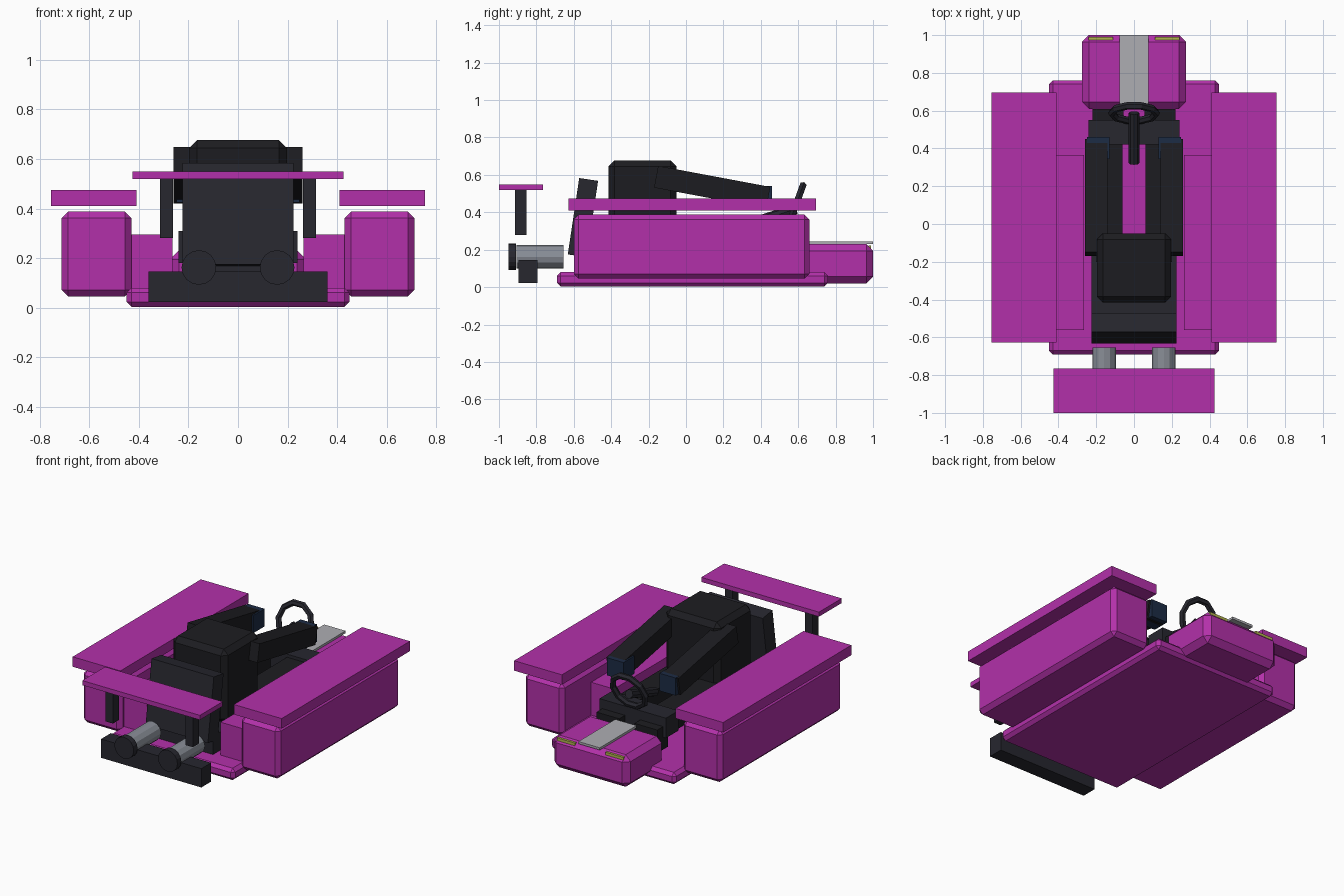
import bpy
from math import radians

if "Cube" in bpy.data.objects:
    bpy.data.objects.remove(bpy.data.objects["Cube"])


def material(name, rgb):
    m = bpy.data.materials.new(name)
    m.diffuse_color = (*rgb, 1)
    m.use_nodes = True
    m.node_tree.nodes["Principled BSDF"].inputs["Base Color"].default_value = m.diffuse_color
    return m


PINK = material("magenta_paint", (0.45, 0.03, 0.40))
DARK = material("dark_trim", (0.02, 0.02, 0.028))
SUIT = material("black_suit", (0.012, 0.012, 0.015))
GLOVE = material("navy_glove", (0.012, 0.025, 0.06))
STEEL = material("steel", (0.25, 0.27, 0.31))
SILVER = material("silver_stripe", (0.42, 0.42, 0.45))
LAMP = material("lamp_yellow", (0.45, 0.45, 0.08))


def finish(name, mat, bevel=0):
    o = bpy.context.object
    o.name = name
    o.data.materials.append(mat)
    if bevel:
        b = o.modifiers.new("bevel", "BEVEL")
        b.width = bevel
        b.segments = 1
    return o


def block(name, mat, x, y, z, bevel=0, tilt=0):
    """Box from (min, max) ranges, tilted about x through its centre."""
    bpy.ops.mesh.primitive_cube_add(size=1, location=[sum(r) / 2 for r in (x, y, z)])
    o = bpy.context.object
    o.scale = [r[1] - r[0] for r in (x, y, z)]
    bpy.ops.object.transform_apply(location=False, rotation=False, scale=True)
    o.rotation_euler.x = radians(tilt)
    return finish(name, mat, bevel)


def pair(name, mat, x, y, z, bevel=0, tilt=0):
    """Mirrored left and right boxes."""
    block(name + "_right", mat, x, y, z, bevel, tilt)
    block(name + "_left", mat, (-x[1], -x[0]), y, z, bevel, tilt)


def rod(name, mat, loc, radius, length, sides, pitch=90):
    bpy.ops.mesh.primitive_cylinder_add(vertices=sides, radius=radius, depth=length,
                                        location=loc, rotation=(radians(pitch), 0, 0))
    return finish(name, mat)


# Body shell
block("floor_pan", PINK, (-.45, .45), (-.69, .76), (.003, .08), .02)
block("nose", PINK, (-.275, .275), (.61, 1), (.02, .23), .036)
block("nose_stripe", SILVER, (-.077, .077), (.62, 1), (.23, .245))
pair("headlight", LAMP, (.11, .24), (.975, .99), (.195, .222))
pair("side_pod", PINK, (.43, .712), (-.6, .66), (.045, .387), .026)
pair("side_cover", PINK, (.41, .755), (-.628, .695), (.41, .475))
pair("inner_sill", PINK, (.265, .44), (-.56, .365), (.07, .295))

# Cockpit
block("seat_cushion", DARK, (-.225, .225), (-.58, -.14), (.08, .2))
block("seat_back", DARK, (-.225, .225), (-.602, -.5), (.165, .578), tilt=-8.5)
block("dashboard", DARK, (-.24, .24), (.42, .55), (.18, .31))
rod("steering_column", DARK, (0, .455, .375), .028, .28, 8, 108)
bpy.ops.mesh.primitive_torus_add(major_segments=10, minor_segments=6, major_radius=.118,
                                 minor_radius=.02, location=(0, .587, .438),
                                 rotation=(radians(70), 0, 0))
finish("steering_wheel", DARK)

# Seated figure
block("torso", SUIT, (-.197, .197), (-.415, -.05), (.2, .677), .032)
pair("arm", SUIT, (.14, .26), (-.165, .445), (.475, .593), tilt=-10.6)
pair("hand", GLOVE, (.13, .248), (.345, .46), (.425, .54))
pair("leg", SUIT, (.06, .2), (-.2, .54), (.16, .29))
pair("foot", SUIT, (.055, .22), (.5, .61), (.1, .25))

# Rear wing, bumper and exhausts
block("wing", PINK, (-.425, .425), (-1, -.765), (.52, .55))
pair("wing_strut", DARK, (.263, .315), (-.915, -.853), (.28, .522))
block("bumper", DARK, (-.362, .362), (-.895, -.795), (.022, .145))
for side, s in (("right", 1), ("left", -1)):
    rod("exhaust_pipe_" + side, STEEL, (s * .158, -.78, .162), .062, .25, 12)
    rod("exhaust_tip_" + side, DARK, (s * .158, -.93, .162), .07, .04, 16)
